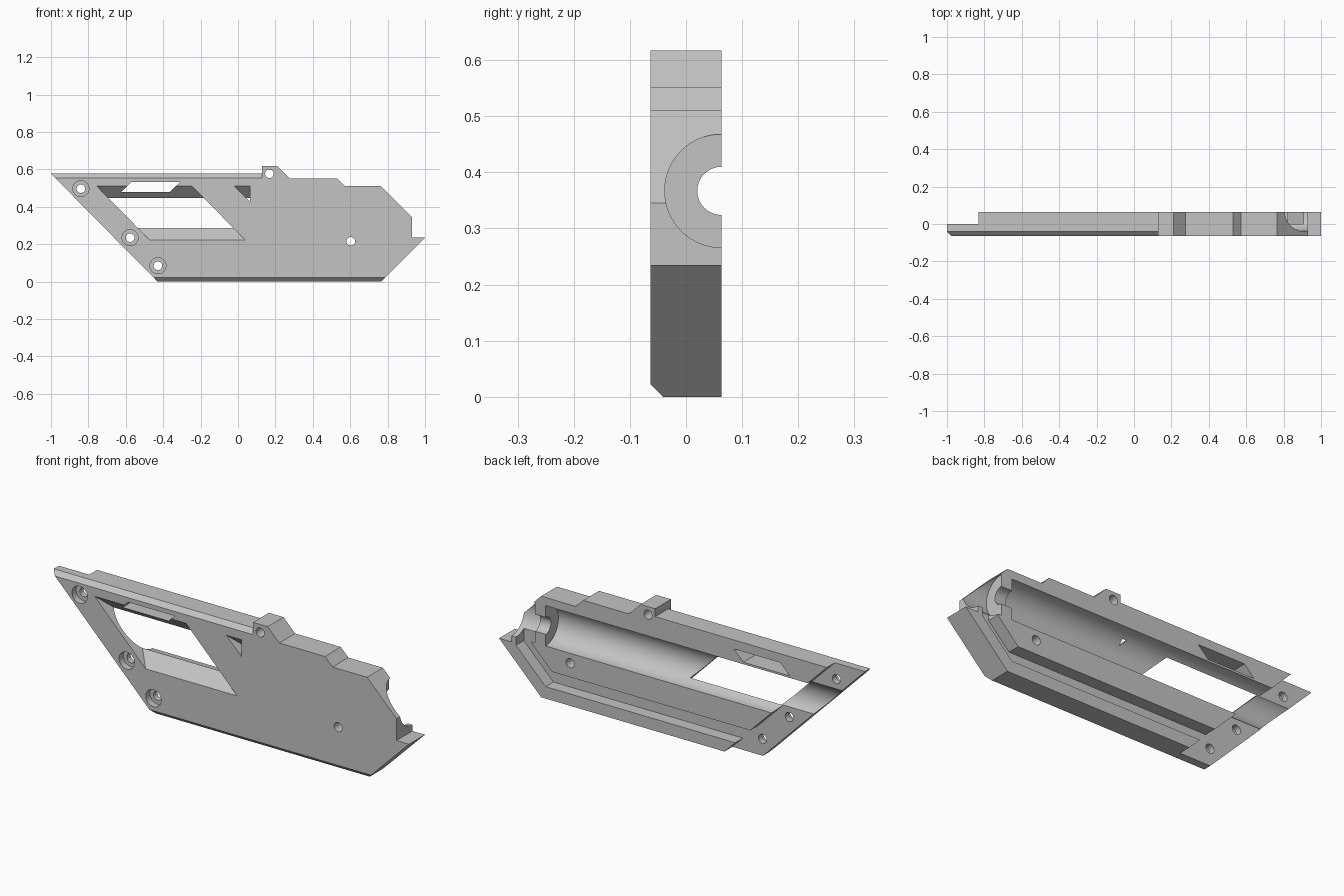
import bpy, bmesh, math
from mathutils import Matrix

cube = bpy.data.objects.get("Cube")
if cube:
    bpy.data.objects.remove(cube)

FRONT, BACK = -0.063, 0.063
AXIS_Z = 0.367          # height of the long bore
SKIN = 0.145            # half height of the flared openings at the front face

grey = bpy.data.materials.new("plain grey")
grey.use_nodes = True
grey.diffuse_color = (0.55, 0.55, 0.55, 1)
grey.node_tree.nodes["Principled BSDF"].inputs["Base Color"].default_value = grey.diffuse_color


def finish(name, bm):
    bmesh.ops.recalc_face_normals(bm, faces=bm.faces)
    mesh = bpy.data.meshes.new(name)
    bm.to_mesh(mesh)
    bm.free()
    mesh.materials.append(grey)
    obj = bpy.data.objects.new(name, mesh)
    bpy.context.collection.objects.link(obj)
    return obj


def loft(name, poly, y0, y1, far=None):
    """Prism along y from an (x, z) outline, optionally changing to a second one."""
    bm = bmesh.new()
    a = [bm.verts.new((x, y0, z)) for x, z in poly]
    b = [bm.verts.new((x, y1, z)) for x, z in (far or poly)]
    bm.faces.new(a)
    bm.faces.new(b[::-1])
    for i in range(len(a)):
        j = (i + 1) % len(a)
        bm.faces.new((a[i], b[i], b[j], a[j]))
    return finish(name, bm)


def rod(name, axis, radius, start, end, u, v):
    """Cylinder along x (u=y, v=z) or along y (u=x, v=z)."""
    mid = (start + end) / 2
    if axis == 'X':
        place = Matrix.Translation((mid, u, v)) @ Matrix.Rotation(math.pi / 2, 4, 'Y')
    else:
        place = Matrix.Translation((u, mid, v)) @ Matrix.Rotation(math.pi / 2, 4, 'X')
    bm = bmesh.new()
    bmesh.ops.create_cone(bm, cap_ends=True, segments=64 if radius > 0.05 else 32,
                          radius1=radius, radius2=radius, depth=end - start, matrix=place)
    return finish(name, bm)


def edge_wedge(name, x0, x1, z, up):
    """Triangular bar that bevels the front edge at height z."""
    bm = bmesh.new()
    prof = [(FRONT - 0.02, z - up * 0.042), (FRONT - 0.02, z + up * 0.02), (FRONT + 0.042, z + up * 0.02)]
    ends = [[bm.verts.new((x, y, h)) for y, h in prof] for x in (x0, x1)]
    for e in ends:
        bm.faces.new(e)
    for i in range(3):
        j = (i + 1) % 3
        bm.faces.new((ends[0][i], ends[0][j], ends[1][j], ends[1][i]))
    return finish(name, bm)


def cut(body, cutter):
    cutter.hide_render = True
    mod = body.modifiers.new("cut", 'BOOLEAN')
    mod.operation, mod.solver, mod.object = 'DIFFERENCE', 'EXACT', cutter
    bpy.context.view_layer.objects.active = body
    bpy.ops.object.modifier_apply(modifier=mod.name)
    bpy.data.objects.remove(cutter)


# solid outline of the shell half
outline = [(-1, 0.577), (0.128, 0.577), (0.128, 0.617), (0.21, 0.617), (0.275, 0.552), (0.53, 0.552),
           (0.572, 0.51), (0.765, 0.51), (0.93, 0.345), (0.93, 0.235), (1, 0.235), (0.765, 0), (-0.43, 0)]
body = loft("shell_half", outline, FRONT, BACK)

# bevels along the front edges
cut(body, edge_wedge("top_bevel", -1.1, 0.128, 0.577, 1))
cut(body, edge_wedge("bottom_bevel", -0.6, 0.9, 0, -1))

# thinned slanted strip at the rear
cut(body, loft("strip_recess", [(-1.13, 0.677), (-0.93, 0.677), (-0.16, -0.1), (-0.43, -0.1)], 0, 0.1))

# long bore, narrow neck and end recess
for name, radius, start, end in (("bore", 0.102, -1.2, 0.74), ("neck", 0.043, 0.6, 0.9),
                                 ("end_recess", 0.101, 0.80, 1.1)):
    cut(body, rod(name, 'X', radius, start, end, BACK, AXIS_Z))

# lower trough that turns up into the end recess
trough = [(-0.7, 0.06), (0.74, 0.06), (0.905, 0.225), (0.905, 0.33), (0.82, 0.33),
          (0.82, 0.26), (0.705, 0.145), (-0.7, 0.145)]
cut(body, loft("trough", trough, 0.001, 0.1))


# slanted window whose top and bottom flare toward the front
def window(y):
    half = SKIN - (y - FRONT)
    top, low = AXIS_Z + half, AXIS_Z - half
    left = lambda z: -0.755 + (0.51 - z) * 0.985
    return [(left(top), top), (left(top) + 0.51, top), (left(low) + 0.51, low), (left(low), low)]


cut(body, loft("window", window(-0.08), -0.08, 0.04, window(0.04)))


# small triangular opening with the same flare
def notch(y):
    top = AXIS_Z + SKIN - (y - FRONT)
    return [(0.49 - top, top), (0.065, top), (0.065, 0.425)]


cut(body, loft("triangle_opening", notch(-0.08), -0.08, 0.01, notch(0.01)))

# slot above the window
cut(body, loft("upper_slot", [(-0.57, 0.532), (-0.31, 0.532), (-0.365, 0.479), (-0.623, 0.479)], -0.1, 0.1))

# pin holes, and screw holes with sunken heads
for x, z in ((0.168, 0.577), (0.603, 0.215)):
    cut(body, rod("pin_hole", 'Y', 0.023, -0.1, 0.1, x, z))
for x, z in ((-0.84, 0.497), (-0.577, 0.235), (-0.428, 0.085)):
    cut(body, rod("screw_hole", 'Y', 0.023, -0.1, 0.1, x, z))
    cut(body, rod("screw_head", 'Y', 0.043, -0.1, -0.03, x, z))

# smooth round walls, sharp edges elsewhere
bpy.ops.object.select_all(action='DESELECT')
body.select_set(True)
bpy.context.view_layer.objects.active = body
bpy.ops.object.shade_smooth_by_angle(angle=math.radians(25))
